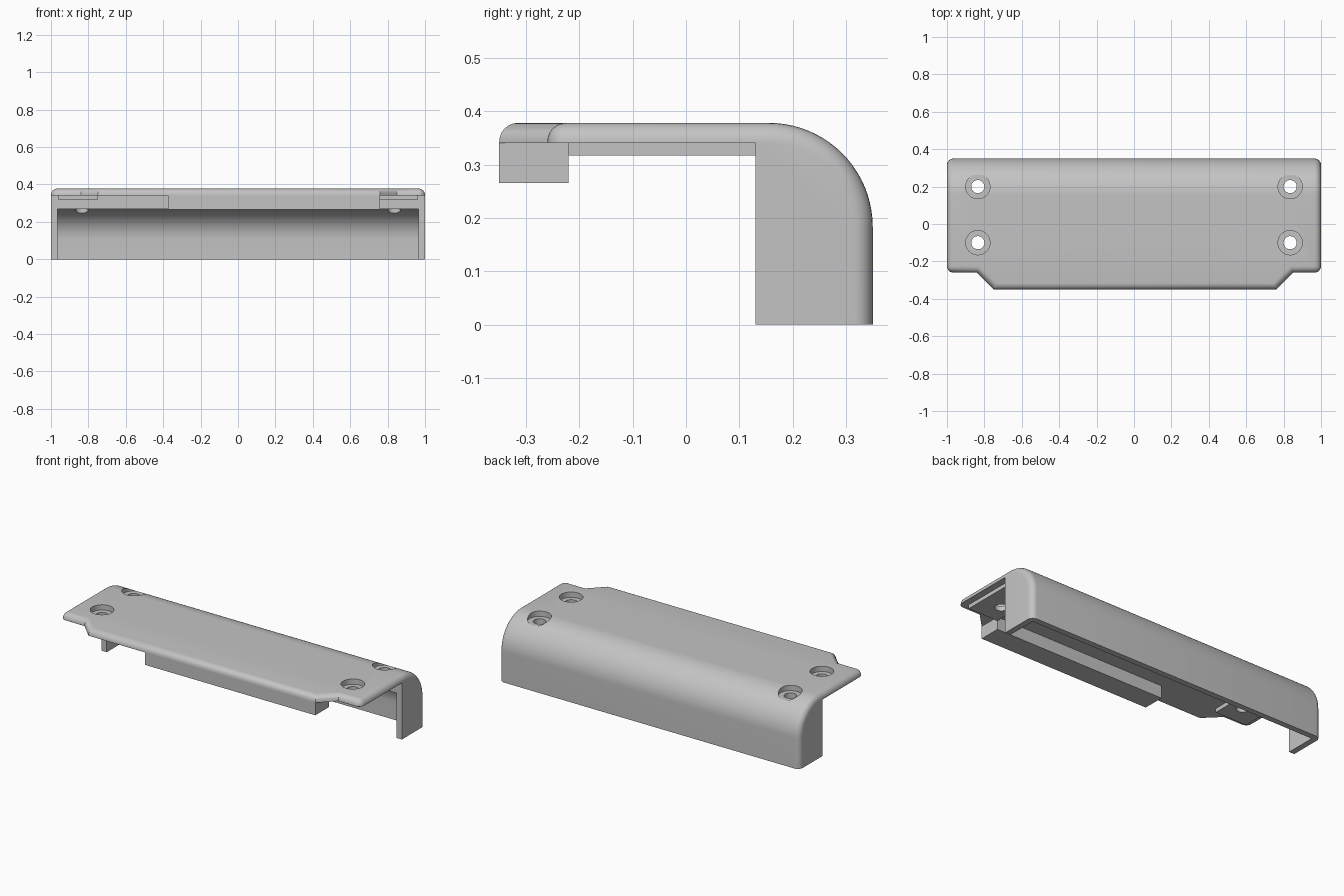
import bpy, bmesh
from math import sin, cos, pi, radians

if "Cube" in bpy.data.objects:
    bpy.data.objects.remove(bpy.data.objects["Cube"])

grey = bpy.data.materials.new("light grey plastic")
grey.use_nodes = True
grey.diffuse_color = (0.55, 0.55, 0.55, 1)
grey.node_tree.nodes["Principled BSDF"].inputs["Base Color"].default_value = grey.diffuse_color

TOP, UNDER, INNER, BACK = 0.378, 0.34, 0.13, 0.35
SHOULDER, FRONT = -0.26, -0.35


def add_object(name, bm):
    bmesh.ops.recalc_face_normals(bm, faces=bm.faces)
    mesh = bpy.data.meshes.new(name)
    bm.to_mesh(mesh)
    bm.free()
    mesh.materials.append(grey)
    obj = bpy.data.objects.new(name, mesh)
    bpy.context.collection.objects.link(obj)
    return obj


def arc(cy, cz, r, steps=20):
    """Quarter arc from straight up round to straight back."""
    return [(cy + r * sin(i * pi / 2 / steps), cz + r * cos(i * pi / 2 / steps))
            for i in range(steps + 1)]


def extrude_profile(points, half):
    """Side profile (y, z) extruded along x."""
    bm = bmesh.new()
    face = bm.faces.new([bm.verts.new((-half, y, z)) for y, z in points])
    out = bmesh.ops.extrude_face_region(bm, geom=[face])
    for v in out["geom"]:
        if isinstance(v, bmesh.types.BMVert):
            v.co.x = half
    bmesh.ops.recalc_face_normals(bm, faces=bm.faces)
    return bm


def box(name, x, y, z):
    bm = bmesh.new()
    bmesh.ops.create_cube(bm, size=1)
    for v in bm.verts:
        v.co = [a + (c + 0.5) * (b - a) for c, (a, b) in zip(v.co, (x, y, z))]
    return add_object(name, bm)


def cylinder(name, x, y, r, bottom, top):
    bm = bmesh.new()
    bmesh.ops.create_cone(bm, cap_ends=True, segments=40, radius1=r, radius2=r, depth=top - bottom)
    bmesh.ops.translate(bm, verts=bm.verts, vec=(x, y, (top + bottom) / 2))
    return add_object(name, bm)


def cut(obj, cutter):
    cutter.hide_render = True
    mod = obj.modifiers.new("cut", 'BOOLEAN')
    mod.operation = 'DIFFERENCE'
    mod.solver = 'EXACT'
    mod.object = cutter
    bpy.context.view_layer.objects.active = obj
    bpy.ops.object.modifier_apply(modifier=mod.name)


# Cover: top plate rolling over into the back wall
r = 0.195
bm = extrude_profile([(SHOULDER, UNDER), (SHOULDER, TOP)] + arc(BACK - r, TOP - r, r)
                     + [(BACK, 0), (INNER, 0), (INNER, UNDER)], 1)

# Front tab with slanted ends
for x in (-0.84, 0.85):
    bmesh.ops.bisect_plane(bm, geom=bm.verts[:] + bm.edges[:] + bm.faces[:],
                           plane_co=(x, 0, 0), plane_no=(1, 0, 0))
middle = [f for f in bm.faces if f.normal.y < -0.9 and abs(f.calc_center_median().x) < 0.1
          and f.calc_center_median().y < SHOULDER + 0.01]
out = bmesh.ops.extrude_face_region(bm, geom=middle)
for v in out["geom"]:
    if isinstance(v, bmesh.types.BMVert):
        v.co.y = FRONT
        v.co.x += 0.09 if v.co.x < 0 else -0.09
bmesh.ops.delete(bm, geom=[f for f in middle if f.is_valid], context='FACES_ONLY')
bmesh.ops.recalc_face_normals(bm, faces=bm.faces)
bmesh.ops.dissolve_limit(bm, angle_limit=radians(1), verts=bm.verts, edges=bm.edges)
bm.normal_update()


def is_rounded(e):
    if len(e.link_faces) != 2 or e.calc_face_angle(0) < radians(40):
        return False
    if any(f.normal.z < -0.5 for f in e.link_faces):
        return False
    mid = (e.verts[0].co + e.verts[1].co) / 2
    if mid.y > INNER - 0.01 and mid.y < INNER + 0.01 and mid.z < UNDER:
        return False
    upright = abs(e.verts[0].co.z - e.verts[1].co.z) > 0.03
    return not upright or abs(mid.x) > 0.99


bmesh.ops.bevel(bm, geom=[e for e in bm.edges if is_rounded(e)], offset=0.035,
                offset_type='OFFSET', segments=6, profile=0.5, affect='EDGES',
                clamp_overlap=False)
cover = add_object("cover", bm)

# Hollow behind the end walls
ri = 0.165
hollow_bm = extrude_profile([(INNER - 0.1, -0.1), (INNER - 0.1, 0.27)]
                            + arc(0.15, 0.27 - ri, ri) + [(0.15 + ri, -0.1)], 0.965)
cutters = [add_object("hollow_cutter", hollow_bm)]
cut(cover, cutters[0])

# Front lip and mounting pads under the plate
lip = box("front_lip", (-0.375, 0.76), (FRONT, -0.22), (0.265, UNDER))
pads = [box("left_pad", (0.76, 0.96), (-0.22, INNER), (0.317, UNDER)),
        box("right_pad", (-0.96, -0.75), (-0.22, INNER), (0.317, UNDER))]

# Counterbored screw holes
for x, pad in zip((0.835, -0.835), pads):
    for y in (-0.1, 0.2):
        bore = cylinder("bore_cutter", x, y, 0.035, 0.2, 0.5)
        sink = cylinder("sink_cutter", x, y, 0.065, 0.346, 0.5)
        cut(cover, sink)
        cut(cover, bore)
        if y < 0:
            cut(pad, bore)
        cutters += [bore, sink]

for c in cutters:
    bpy.data.objects.remove(c)

# Smooth curves, sharp edges
for obj in [cover, lip] + pads:
    bpy.ops.object.select_all(action='DESELECT')
    obj.select_set(True)
    bpy.context.view_layer.objects.active = obj
    bpy.ops.object.shade_smooth_by_angle(angle=radians(30))
